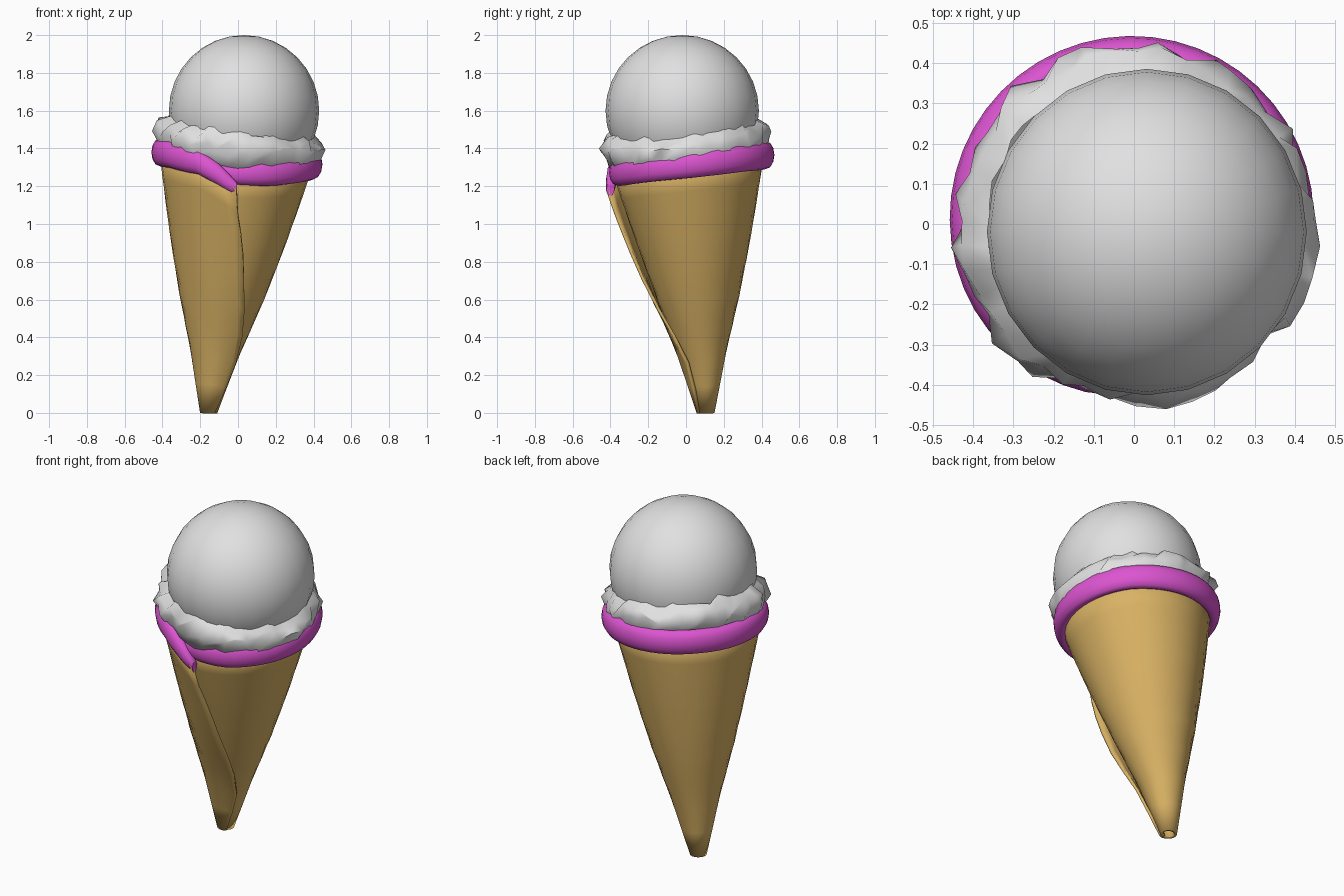
import bpy, bmesh, math, random

if "Cube" in bpy.data.objects:
    bpy.data.objects.remove(bpy.data.objects["Cube"])
random.seed(4)


def material(name, rgb):
    m = bpy.data.materials.new(name)
    m.diffuse_color = (*rgb, 1)
    m.use_nodes = True
    m.node_tree.nodes["Principled BSDF"].inputs["Base Color"].default_value = m.diffuse_color
    return m


def lerp(table, t):
    """Piecewise linear lookup in a list of (t, value)."""
    for (a, va), (b, vb) in zip(table, table[1:]):
        if t <= b:
            k = max(0, (t - a) / (b - a))
            return va + (vb - va) * k
    return table[-1][1]


def loft(name, rows, mat, wrap_rows=False, wrap_cols=False, caps=False, angle=60):
    """Skin a grid of points into a smooth mesh object."""
    bm = bmesh.new()
    g = [[bm.verts.new(p) for p in row] for row in rows]
    n, c = len(g), len(g[0])
    for i in range(n if wrap_rows else n - 1):
        for j in range(c if wrap_cols else c - 1):
            k, l = (i + 1) % n, (j + 1) % c
            bm.faces.new((g[i][j], g[i][l], g[k][l], g[k][j]))
    if caps:
        bm.faces.new(g[0])
        bm.faces.new(g[-1])
    bmesh.ops.recalc_face_normals(bm, faces=bm.faces)
    me = bpy.data.meshes.new(name)
    bm.to_mesh(me)
    bm.free()
    me.materials.append(mat)
    me.shade_smooth()
    me.set_sharp_from_angle(angle=math.radians(angle))
    ob = bpy.data.objects.new(name, me)
    bpy.context.collection.objects.link(ob)
    return ob


wafer = material("wafer_tan", (0.70, 0.45, 0.13))
icing = material("magenta_icing", (0.72, 0.09, 0.64))
cream = material("cream_white", (0.75, 0.75, 0.75))

# height of the rolled rim; angle runs clockwise from the front seam
rim_z = [(0, 1.185), (15, 1.27), (30, 1.33), (60, 1.37), (90, 1.38), (135, 1.38),
         (180, 1.365), (225, 1.35), (270, 1.315), (300, 1.295), (330, 1.275),
         (360, 1.27), (395, 1.28)]

# wafer cone: one sheet wrapped past a full turn, outer flap in front
radius = [(0, .038), (.3, .118), (.62, .218), (.9, .295), (1.2, .368), (1.34, .40)]
seam = [(0, -40), (.15, -55), (.3, -56), (.6, -32), (.8, -20), (1.2, -3), (1.34, 0)]
rows = []
for s in (0, .15, .3, .46, .62, .8, .95, 1.08, 1.2, 1.34):
    row = []
    for i in range(45):
        t = 395 * i / 44
        z = s * lerp(rim_z, t) / 1.34
        a = math.radians(t + lerp(seam, s))
        lift = lerp([(0, .022), (70, 0), (300, 0), (350, -.015), (395, -.02)], t)
        r = lerp(radius, s) + lift * min(1, .25 + s)
        row.append((-.155 + .11 * s - r * math.sin(a),
                    .105 - .075 * s - r * math.cos(a), z))
    rows.append(row)
cone = loft("wafer_cone", rows, wafer, angle=50)
sol = cone.modifiers.new("thickness", 'SOLIDIFY')
sol.thickness = .016
sol.offset = 0

# icing rim: tapered oval tube following the wrapped edge
rows = []
for i in range(54):
    t = 395 * i / 53
    a = math.radians(t)
    R = lerp([(0, .415), (40, .412), (300, .41), (360, .385), (395, .36)], t)
    k = lerp([(0, .5), (12, .8), (35, .95), (60, 1), (340, 1), (395, .6)], t)
    row = []
    for j in range(12):
        b = math.tau * j / 12
        r = R + .042 * k * math.cos(b)
        row.append((-.005 - r * math.sin(a), .015 - r * math.cos(a),
                    lerp(rim_z, t) + .072 * k * math.sin(b)))
    rows.append(row)
loft("icing_rim", rows, icing, wrap_cols=True, caps=True)

# scoop
bpy.ops.mesh.primitive_uv_sphere_add(segments=24, ring_count=16, radius=.4,
                                     location=(.032, -.02, 1.6))
scoop = bpy.context.object
scoop.name = "ice_cream_scoop"
scoop.scale = (.995, 1.015, 1)
scoop.data.materials.append(cream)
scoop.data.shade_smooth()

# ragged skirt round the scoop, tilted with the cone
skirt = [(.33, 1.31, 0, 0), (.40, 1.34, .01, .012), (.427, 1.385, .012, .015),
         (.443, 1.44, .024, .022), (.425, 1.485, .02, .028), (.37, 1.535, .008, .025)]
rows = []
for r0, z0, jr, jz in skirt:
    row = []
    for i in range(44):
        a = math.tau * (i + random.uniform(-.2, .2)) / 44
        r = r0 + random.uniform(-jr, jr)
        x, y = r * math.sin(a), -r * math.cos(a)
        row.append((x + .005, y, z0 - .11 * x + .09 * y + random.uniform(-jz, jz)))
    rows.append(row)
loft("ice_cream_skirt", rows, cream, wrap_cols=True, angle=70)
